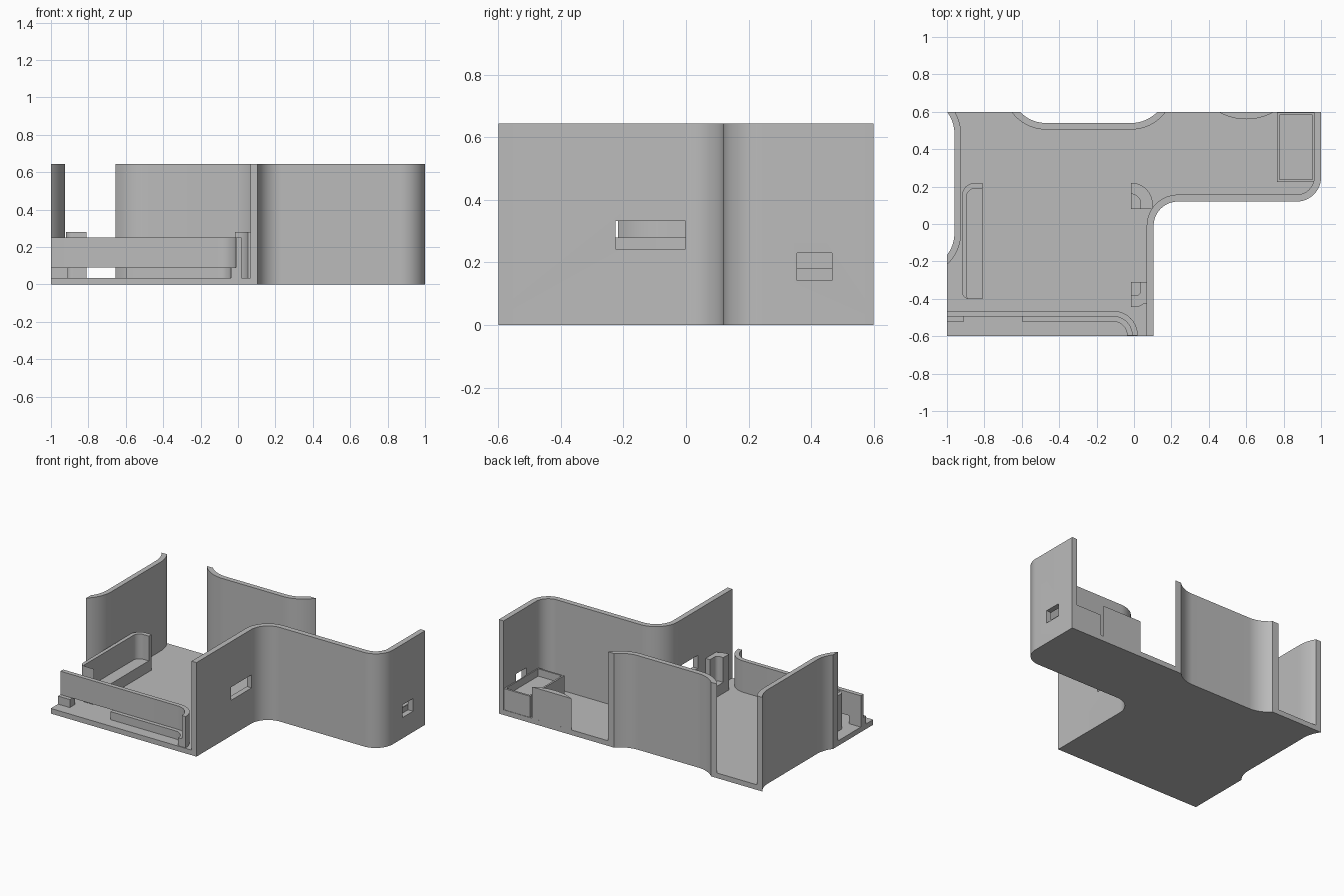
import bpy, bmesh, math

if "Cube" in bpy.data.objects:
    bpy.data.objects.remove(bpy.data.objects["Cube"])

FLOOR, TOP = 0.035, 0.645
R_OUT, R_IN = 0.193, 0.228      # flared wall radii

grey = bpy.data.materials.new("light_grey")
grey.diffuse_color = (0.5, 0.5, 0.5, 1)
grey.use_nodes = True
grey.node_tree.nodes["Principled BSDF"].inputs["Base Color"].default_value = grey.diffuse_color


def arc(cx, cy, r, a0, a1, n=16):
    """Points on an arc, angles in degrees."""
    return [(cx + r * math.cos(math.radians(a0 + (a1 - a0) * i / n)),
             cy + r * math.sin(math.radians(a0 + (a1 - a0) * i / n))) for i in range(n + 1)]


def prism(name, outline, z0, z1):
    """Extrude a flat outline from z0 to z1."""
    bm = bmesh.new()
    face = bm.faces.new([bm.verts.new((x, y, z0)) for x, y in outline])
    ext = bmesh.ops.extrude_face_region(bm, geom=[face])["geom"]
    bmesh.ops.translate(bm, vec=(0, 0, z1 - z0),
                        verts=[v for v in ext if isinstance(v, bmesh.types.BMVert)])
    bmesh.ops.recalc_face_normals(bm, faces=bm.faces)
    mesh = bpy.data.meshes.new(name)
    bm.to_mesh(mesh)
    bm.free()
    mesh.materials.append(grey)
    ob = bpy.data.objects.new(name, mesh)
    bpy.context.collection.objects.link(ob)
    return ob


def rect(x0, x1, y0, y1):
    return [(x0, y0), (x1, y0), (x1, y1), (x0, y1)]


def cut(ob, outline, z0, z1):
    """Boolean a prism out of an object, then delete the cutter."""
    cutter = prism("cutter", outline, z0, z1)
    cutter.hide_render = True
    mod = ob.modifiers.new("cut", "BOOLEAN")
    mod.operation, mod.solver, mod.object = "DIFFERENCE", "EXACT", cutter
    bpy.context.view_layer.objects.active = ob
    bpy.ops.object.modifier_apply(modifier=mod.name)
    bpy.data.objects.remove(cutter)


def right_path(t):
    return ([(0.105 - t, -0.6)] + arc(0.235, -0.01, 0.13 + t, 180, 90)
            + arc(0.87, 0.25, 0.13 - t, -90, 0) + [(1 - t, 0.6)])


def back_path(r):
    a = math.degrees(math.asin(0.133 / r))
    return arc(-0.015, 0.733, r, -a, -90) + arc(-0.47, 0.733, r, -90, -180 + a)


def left_path(r, a_top):
    a = math.degrees(math.acos(0.153 / r))
    return arc(-1.153, 0.482, r, a_top, 0) + arc(-1.153, -0.048, r, 0, -a)


right_out, back_out = right_path(0), back_path(R_OUT)
left_out = left_path(R_OUT, math.degrees(math.acos(0.153 / R_OUT)))
left_in = left_path(R_IN, math.degrees(math.asin(0.118 / R_IN)))

# Floor and tall walls
prism("floor", right_out + back_out + left_out + [(-1, -0.6)], 0, FLOOR)
right_wall = prism("right_wall", right_out + right_path(0.037)[::-1], FLOOR, TOP)
prism("back_wall", back_out + back_path(R_IN)[::-1], FLOOR, TOP)
prism("left_wall", left_out + left_in[::-1], FLOOR, TOP)

# Windows in the right wall
cut(right_wall, rect(0.03, 0.14, -0.225, -0.002), 0.243, 0.333)
cut(right_wall, rect(0.9, 1.05, 0.355, 0.467), 0.143, 0.23)


# Front rail with a stepped lower ledge and an open slot
def rail(x0, r):
    return [(x0, -0.595 + r)] + arc(-0.11, -0.595, r, 90, 0)


prism("front_rail", rail(-1, 0.13) + rail(-1, 0.1)[::-1], 0.09, 0.25)
prism("front_ledge", rail(-0.6, 0.13) + rail(-0.6, 0.073)[::-1], FLOOR, 0.09)
prism("front_ledge_block", rect(-1, -0.91, -0.522, -0.465), FLOOR, 0.09)

# Long left cradle: low seat with a raised rim
cradle_out = [(-0.81, 0.22)] + arc(-0.85, 0.15, 0.07, 90, 180) + arc(-0.88, -0.362, 0.04, 180, 270) + [(-0.81, -0.402)]
cradle_in = [(-0.81, 0.19)] + arc(-0.85, 0.145, 0.045, 90, 180) + arc(-0.875, -0.382, 0.02, 180, 270) + [(-0.81, -0.402)]
prism("left_cradle_seat", cradle_out, FLOOR, 0.11)
prism("left_cradle_rim", cradle_out + cradle_in[::-1], 0.11, 0.28)

# Corner supports by the right wall
back_support = arc(-0.015, 0.105, 0.115, 90, 0) + [(0.1, 0.08)]
back_inner = arc(-0.015, 0.11, 0.05, 90, 0) + [(0.035, 0.08)]
prism("back_support_seat", [(-0.015, 0.08)] + back_support, FLOOR, 0.11)
prism("back_support_rim", back_support + back_inner[::-1], 0.11, 0.28)
front_support = [(0.069, -0.31), (0.069, -0.425)] + arc(0.0, -0.36, 0.085, -50, -90, 6) + [(-0.015, -0.445)]
front_inner = [(0.035, -0.31)] + arc(0.01, -0.357, 0.025, 0, -90, 8) + [(-0.015, -0.382)]
prism("front_support_seat", front_support + [(-0.015, -0.31)], FLOOR, 0.11)
prism("front_support_rim", front_support + front_inner[::-1], 0.11, 0.28)

# Shallow open tray at the back right
tray = prism("tray", rect(0.765, 0.963, 0.225, 0.597), FLOOR, 0.18)
cut(tray, rect(0.777, 0.955, 0.237, 0.583), 0.13, 0.3)

# Low curved stop on the back edge
a = math.degrees(math.asin(0.26 / 0.3))
stop = arc(0.6, 0.6 + 0.3 - 0.04, 0.3, -90 - 30, -90 + 30)
stop = arc(0.6, 0.861, 0.301, -119.8, -60.2)
prism("back_stop", stop, FLOOR, 0.25)

# Smooth the curved walls, keep edges sharp
for ob in bpy.context.scene.objects:
    ob.select_set(True)
bpy.context.view_layer.objects.active = right_wall
bpy.ops.object.shade_smooth_by_angle(angle=math.radians(30))
